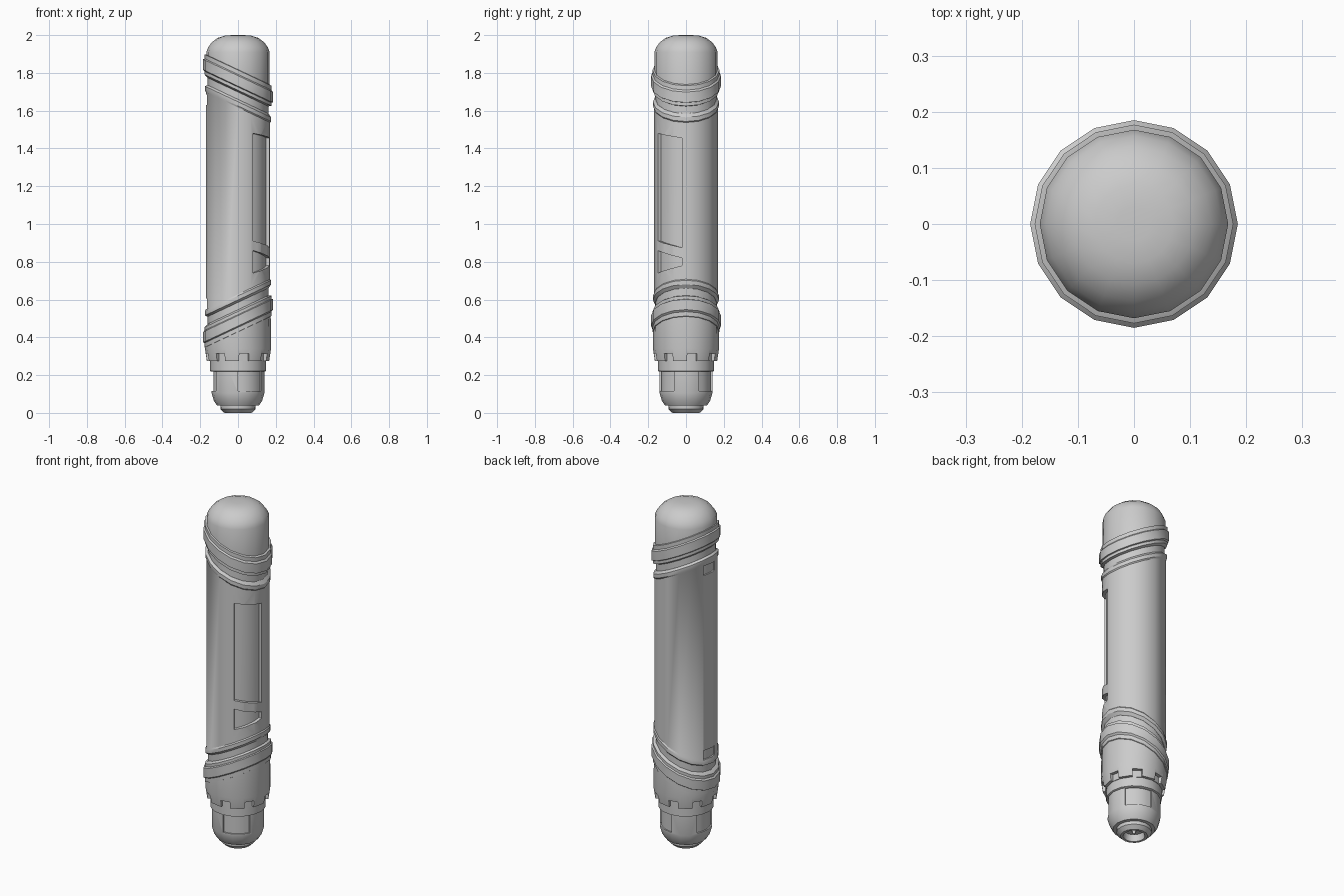
import bpy, bmesh, math

if "Cube" in bpy.data.objects:
    bpy.data.objects.remove(bpy.data.objects["Cube"])

SIDES = 16
SLOPE = 0.47

grey = bpy.data.materials.new("plain_grey")
grey.diffuse_color = (0.6, 0.6, 0.6, 1)
grey.use_nodes = True
grey.node_tree.nodes["Principled BSDF"].inputs["Base Color"].default_value = grey.diffuse_color


def add_object(name, bm):
    bmesh.ops.recalc_face_normals(bm, faces=bm.faces)
    me = bpy.data.meshes.new(name)
    bm.to_mesh(me)
    bm.free()
    me.materials.append(grey)
    ob = bpy.data.objects.new(name, me)
    bpy.context.collection.objects.link(ob)
    return ob


def lathe(name, profile):
    """Closed turned solid; each profile point is (radius, z, tilt), z leaning along x."""
    bm = bmesh.new()
    rings = []
    for r, z, tilt in profile:
        ring = []
        for i in range(SIDES):
            a = 2 * math.pi * i / SIDES
            x, y = r * math.sin(a), -r * math.cos(a)
            ring.append(bm.verts.new((x, y, z + tilt * x)))
        rings.append(ring)
    for lo, hi in zip(rings, rings[1:]):
        for i in range(SIDES):
            j = (i + 1) % SIDES
            bm.faces.new((lo[i], lo[j], hi[j], hi[i]))
    bm.faces.new(rings[0][::-1])
    bm.faces.new(rings[-1])
    return add_object(name, bm)


def sector(name, a0, a1, r0, r1, start, end, steps=6):
    """Curved block from angle a0 to a1; start and end give (low z, high z)."""
    bm = bmesh.new()
    rows = []
    for k in range(steps + 1):
        t = k / steps
        a = math.radians(a0 + (a1 - a0) * t)
        lo = start[0] + (end[0] - start[0]) * t
        hi = start[1] + (end[1] - start[1]) * t
        rows.append([bm.verts.new((r * math.sin(a), -r * math.cos(a), z))
                     for r, z in ((r0, lo), (r1, lo), (r1, hi), (r0, hi))])
    for p, q in zip(rows, rows[1:]):
        for i in range(4):
            j = (i + 1) % 4
            bm.faces.new((p[i], p[j], q[j], q[i]))
    bm.faces.new(rows[0])
    bm.faces.new(rows[-1][::-1])
    return add_object(name, bm)


def carve(ob, cutters):
    bpy.context.view_layer.objects.active = ob
    for c in cutters:
        c.hide_render = True
        m = ob.modifiers.new("cut", 'BOOLEAN')
        m.operation = 'DIFFERENCE'
        m.solver = 'EXACT'
        m.object = c
        bpy.ops.object.modifier_apply(modifier=m.name)
        bpy.data.objects.remove(c)


# Rounded top cap with a slanted lower edge
top_cap = lathe("top_cap", [
    (0.168, 1.78, -SLOPE), (0.168, 1.91, 0), (0.157, 1.937, 0), (0.138, 1.963, 0),
    (0.108, 1.985, 0), (0.07, 1.997, 0), (0.03, 2.0, 0)])

# Slanted stepped rings and the necks beside them, mirrored top to bottom
for label, mid, s in (("upper", 1.76, 1), ("lower", 0.485, -1)):
    tilt = -SLOPE * s
    lathe(label + "_ring", [(r, mid + s * dz, tilt) for r, dz in (
        (0.160, -0.062), (0.177, -0.052), (0.177, -0.035), (0.185, -0.03),
        (0.185, 0.025), (0.177, 0.032), (0.177, 0.055), (0.166, 0.058))])
    lathe(label + "_neck", [(0.161, mid - s * 0.14, tilt), (0.161, mid + s * 0.03, tilt)])

# Main body with lipped slanted ends
body = lathe("main_body", [
    (0.162, 0.585, SLOPE), (0.175, 0.598, SLOPE), (0.175, 0.62, SLOPE), (0.17, 0.628, SLOPE),
    (0.17, 1.617, -SLOPE), (0.175, 1.625, -SLOPE), (0.175, 1.647, -SLOPE), (0.162, 1.66, -SLOPE)])
carve(body, [
    sector("long_window_cutter", 28, 83, 0.149, 0.25, (0.91, 1.48), (0.875, 1.455)),
    sector("short_window_cutter", 28, 83, 0.149, 0.25, (0.74, 0.86), (0.78, 0.82)),
    sector("upper_notch_cutter", -112, -80, 0.16, 0.25, (1.63, 1.685), (1.63, 1.685)),
    sector("lower_notch_cutter", -112, -80, 0.16, 0.25, (0.55, 0.605), (0.55, 0.605)),
])

# Tapered collar with small notches round its bottom edge
collar = lathe("collar", [
    (0.165, 0.275, 0), (0.175, 0.34, 0), (0.173, 0.455, SLOPE)])
carve(collar, [
    sector("collar_notch_cutter", a - 9, a + 9, 0.15, 0.22, (0.26, 0.314), (0.26, 0.314), 2)
    for a in (11.25 + 45 * k for k in range(8))])

# Flange under the collar
flange = lathe("flange", [(0.14, 0.218, 0), (0.148, 0.222, 0), (0.148, 0.285, 0)])

# Grip base with three recessed panels
base = lathe("grip_base", [
    (0.085, 0.038, 0), (0.112, 0.04, 0), (0.128, 0.065, 0), (0.14, 0.105, 0), (0.14, 0.23, 0)])
carve(base, [
    sector("panel_cutter", a, a + 62, 0.131, 0.2, (0.115, 0.218), (0.115, 0.218))
    for a in (0, 120, 240)])

# Hollow tip and the small pin inside it
tip = lathe("hollow_tip", [
    (0.02, 0.05, 0), (0.05, 0.05, 0), (0.058, 0.0, 0), (0.072, 0.0, 0),
    (0.093, 0.02, 0), (0.095, 0.06, 0)])
pin = lathe("tip_pin", [(0.008, 0.012, 0), (0.012, 0.055, 0)])

# Smooth shading with crisp edges
bpy.ops.object.select_all(action='DESELECT')
for ob in bpy.context.collection.objects:
    ob.select_set(True)
    bpy.context.view_layer.objects.active = ob
bpy.ops.object.shade_smooth_by_angle(angle=math.radians(30))
